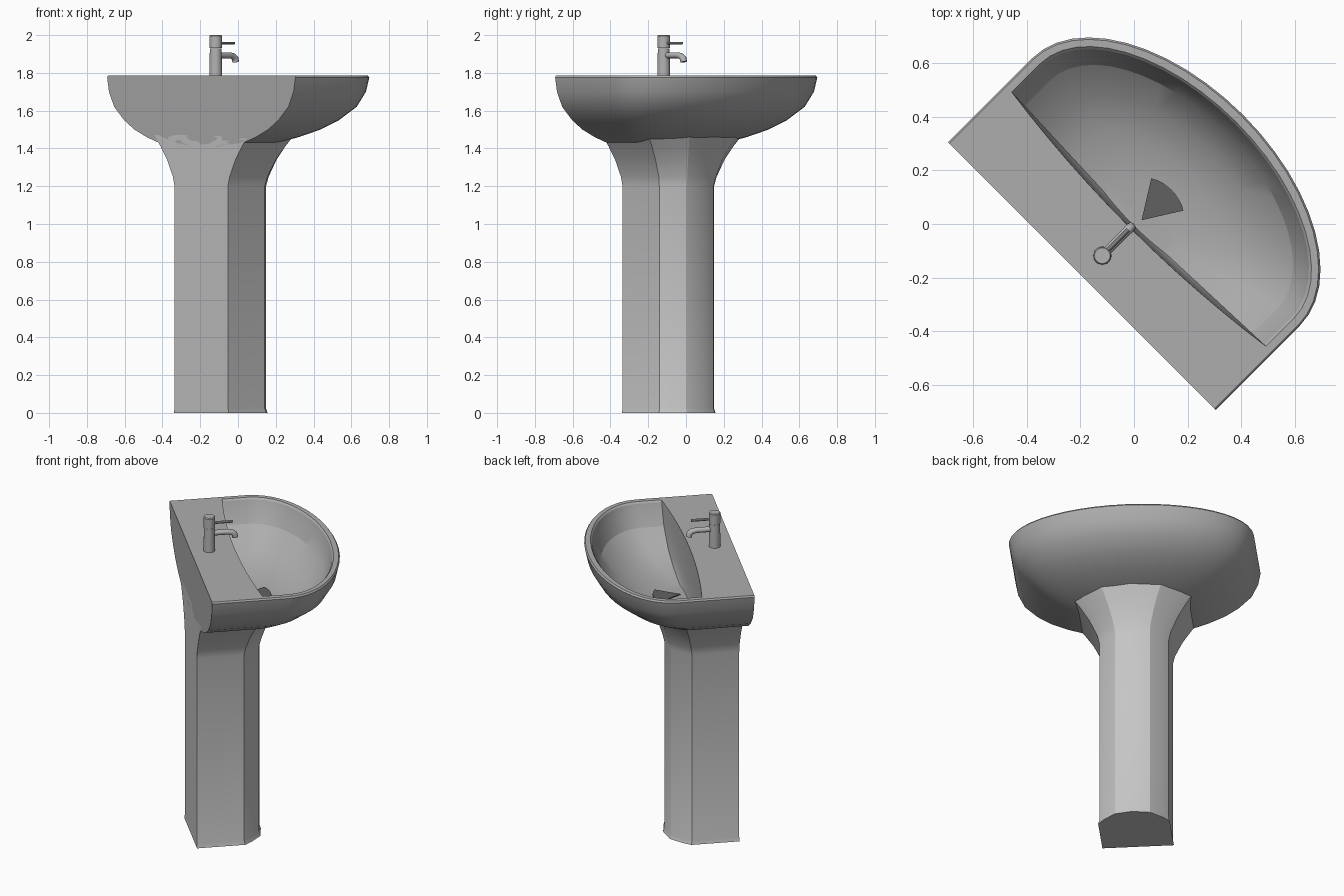
import bpy, bmesh, math
from mathutils import Vector

cube = bpy.data.objects.get("Cube")
if cube:
    bpy.data.objects.remove(cube)

TURN = math.radians(-45)   # the wall side faces the front-right corner
BACK = -0.275              # wall plane in local y
TOP = 1.785


def material(name, grey):
    m = bpy.data.materials.new(name)
    m.use_nodes = True
    m.diffuse_color = (grey, grey, grey, 1)
    m.node_tree.nodes["Principled BSDF"].inputs["Base Color"].default_value = (grey, grey, grey, 1)
    return m


ceramic = material("grey ceramic", 0.42)
pale = material("pale grey ceramic", 0.56)
metal = material("grey metal", 0.45)
dark = material("dark drain", 0.12)


def loft(name, rings, mat, smooth=None):
    """Skin a stack of equal-length closed rings and cap both ends."""
    bm = bmesh.new()
    loops = [[bm.verts.new(p) for p in r] for r in rings]
    for a, b in zip(loops, loops[1:]):
        for i in range(len(a)):
            j = (i + 1) % len(a)
            bm.faces.new((a[i], a[j], b[j], b[i]))
    bm.faces.new(loops[0][::-1])
    bm.faces.new(loops[-1])
    bmesh.ops.recalc_face_normals(bm, faces=bm.faces[:])
    me = bpy.data.meshes.new(name)
    bm.to_mesh(me)
    bm.free()
    me.materials.append(mat)
    ob = bpy.data.objects.new(name, me)
    bpy.context.collection.objects.link(ob)
    ob.rotation_euler.z = TURN
    if smooth:
        bpy.ops.object.select_all(action="DESELECT")
        ob.select_set(True)
        bpy.context.view_layer.objects.active = ob
        bpy.ops.object.shade_smooth_by_angle(angle=math.radians(smooth))
    return ob


def outline(half, back, bow, side, depth, n_back=12, n_front=24):
    """D-shaped plan: back edge, straight sides, elliptical front."""
    pts = []
    for i in range(n_back + 1):
        t = 2 * i / n_back - 1
        pts.append((half * t, back - bow * (1 - t * t)))
    for i in range(n_front + 1):
        a = math.pi * i / n_front
        pts.append((half * math.cos(a), side + depth * math.sin(a)))
    return pts


def ring(pts, s, z, pivot):
    return [(x * s, pivot + (y - pivot) * s, z) for x, y in pts]


# Bowl: outer shell up to the rim, over the deck, down into the basin
outer = outline(0.705, BACK, 0, 0.17, 0.405)
inner = outline(0.66, 0.025, 0.045, 0.17, 0.36)
shell = [(0.22, 1.41), (0.45, 1.43), (0.58, 1.46), (0.71, 1.5), (0.82, 1.55),
         (0.925, 1.62), (0.98, 1.7), (1, 1.775), (0.992, TOP)]
basin = [(1.015, TOP), (1, 1.775), (0.975, 1.73), (0.91, 1.65), (0.74, 1.56),
         (0.52, 1.505), (0.25, 1.475)]
loft("basin_bowl",
     [ring(outer, s, z, BACK) for s, z in shell] + [ring(inner, s, z, 0) for s, z in basin],
     ceramic, 22)

# Drain: thin fan-shaped plate on the basin floor
fan = [(0.01, 0.03)] + [(0.01 + 0.16 * math.sin(a), 0.03 + 0.16 * math.cos(a))
                        for a in (math.radians(d) for d in range(-32, 33, 8))]
loft("drain_plate", [[(x, y, z) for x, y in fan] for z in (1.487, 1.492)], dark)

# Pedestal: flat back, faceted front, flaring out under the bowl
half_plan = [(0.2, BACK), (0.2, 0), (0.165, 0.045), (0.1, 0.105)]
plan = half_plan + [(0, 0.125)] + [(-x, y) for x, y in reversed(half_plan)]
flare = [(1.03, 1.02, 0), (1, 1, 0.025), (1, 1, 1.2), (1.06, 1.03, 1.25),
         (1.28, 1.1, 1.34), (1.52, 1.18, 1.41), (1.75, 1.25, 1.47)]
loft("pedestal",
     [[(x * su, BACK + (y - BACK) * sv, z) for x, y in plan] for su, sv, z in flare],
     pale, 22)


def tube(name, path, radii, sides=16):
    """Round tube along a path lying in the local y-z plane."""
    rings = []
    for i, (y, z) in enumerate(path):
        y0, z0 = path[max(i - 1, 0)]
        y1, z1 = path[min(i + 1, len(path) - 1)]
        d = Vector((0, y1 - y0, z1 - z0)).normalized()
        side = Vector((1, 0, 0))
        up = side.cross(d)
        c = Vector((0, y, z))
        rings.append([c + radii[i] * (side * math.cos(a) + up * math.sin(a))
                      for a in (2 * math.pi * k / sides for k in range(sides))])
    return loft(name, rings, metal, 35)


# Tap: body, turning cap, lever and bent spout
TAP = -0.167
tube("tap_body", [(TAP, TOP - 0.005), (TAP, 1.93)], [0.034, 0.031], 24)
tube("tap_cap", [(TAP, 1.932), (TAP, 1.995), (TAP, 2.0)], [0.033, 0.033, 0.029], 24)
tube("tap_lever", [(TAP, 1.957), (-0.03, 1.957)], [0.008, 0.008], 10)
tube("tap_spout", [(TAP, 1.893), (-0.06, 1.893), (-0.035, 1.888), (-0.021, 1.876), (-0.017, 1.858)],
     [0.016, 0.016, 0.017, 0.018, 0.018])
